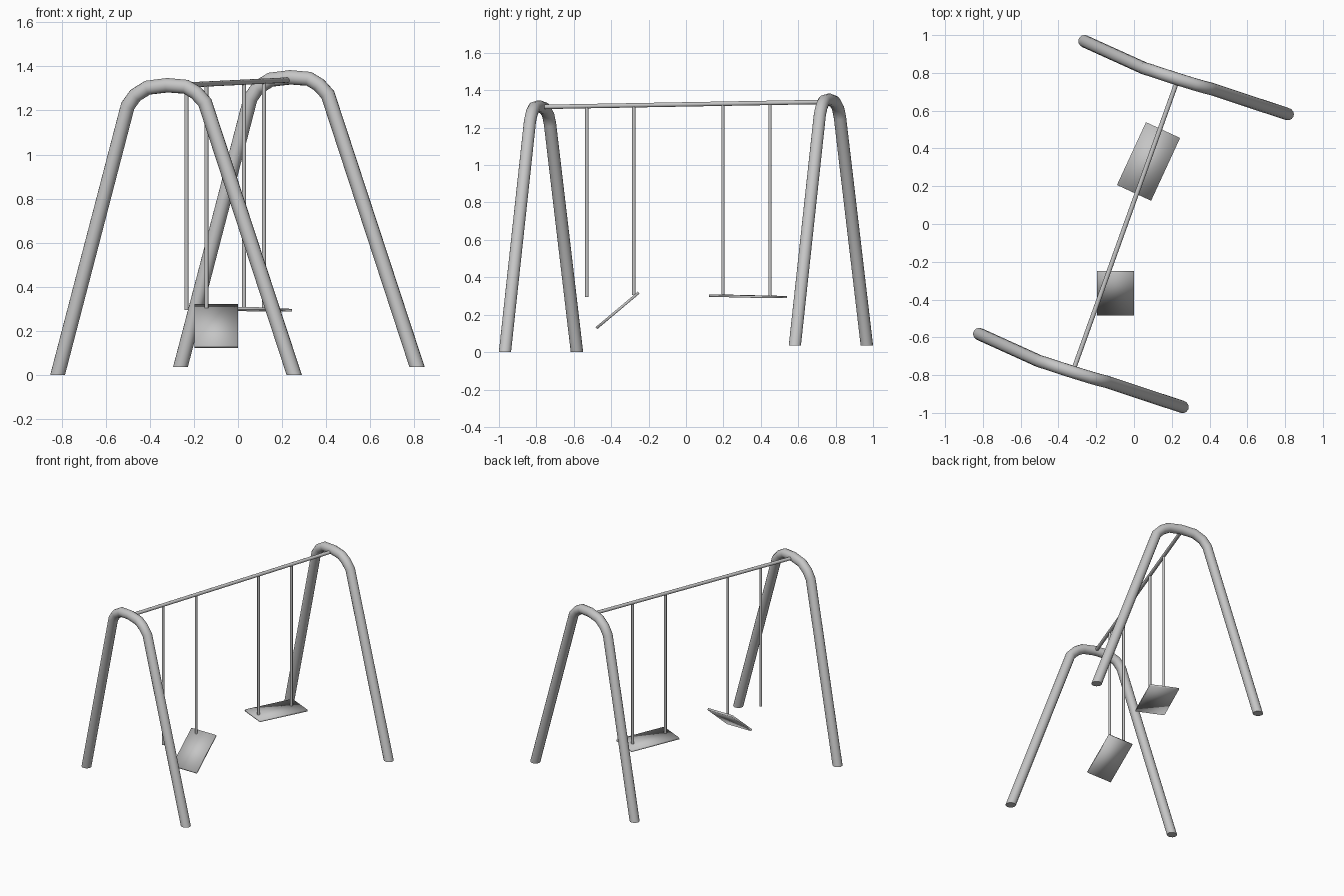
import bpy, bmesh, math
from mathutils import Vector

cube = bpy.data.objects.get("Cube")
if cube:
    bpy.data.objects.remove(cube, do_unlink=True)

metal = bpy.data.materials.new("grey metal")
metal.use_nodes = True
grey = (0.56, 0.56, 0.56, 1)
metal.diffuse_color = grey
metal.node_tree.nodes["Principled BSDF"].inputs["Base Color"].default_value = grey


def add_object(name, mesh):
    obj = bpy.data.objects.new(name, mesh)
    bpy.context.collection.objects.link(obj)
    mesh.materials.clear()
    mesh.materials.append(metal)
    return obj


def tube(name, points, radius, ground=None):
    """Sweep a round tube along points; optionally cut its feet level."""
    curve = bpy.data.curves.new(name + "_path", "CURVE")
    curve.dimensions = "3D"
    curve.bevel_depth = radius
    curve.bevel_resolution = 5
    curve.use_fill_caps = True
    spline = curve.splines.new("POLY")
    spline.points.add(len(points) - 1)
    for sp, p in zip(spline.points, points):
        sp.co = (*p, 1)
    path = bpy.data.objects.new(name + "_path", curve)
    bpy.context.collection.objects.link(path)
    bpy.context.view_layer.update()
    graph = bpy.context.evaluated_depsgraph_get()
    mesh = bpy.data.meshes.new_from_object(path.evaluated_get(graph))
    bpy.data.objects.remove(path)
    mesh.name = name
    bm = bmesh.new()
    bm.from_mesh(mesh)
    bmesh.ops.remove_doubles(bm, verts=bm.verts, dist=0.0001)
    if ground is not None:
        bmesh.ops.bisect_plane(bm, geom=bm.verts[:] + bm.edges[:] + bm.faces[:],
                               plane_co=(0, 0, ground), plane_no=(0, 0, 1),
                               clear_inner=True)
        bmesh.ops.holes_fill(bm, edges=[e for e in bm.edges if e.is_boundary])
    bmesh.ops.recalc_face_normals(bm, faces=bm.faces)
    bm.to_mesh(mesh)
    bm.free()
    obj = add_object(name, mesh)
    bpy.ops.object.select_all(action="DESELECT")
    obj.select_set(True)
    bpy.context.view_layer.objects.active = obj
    bpy.ops.object.shade_smooth_by_angle(angle=math.radians(45))
    return obj


def seat(name, centre, size, rotation):
    """Thin board with softly shaded corners."""
    mesh = bpy.data.meshes.new(name)
    bm = bmesh.new()
    bmesh.ops.create_cube(bm, size=1)
    bmesh.ops.scale(bm, vec=size, verts=bm.verts)
    for f in bm.faces:
        f.smooth = True
    bm.to_mesh(mesh)
    bm.free()
    obj = add_object(name, mesh)
    obj.location = centre
    obj.rotation_euler = [math.radians(a) for a in rotation]


# End frames: one bent tube each, the rear one shifted and slightly higher
foot_a, foot_b = Vector((-0.818, -0.583, 0)), Vector((0.255, -0.968, 0))
arch = [Vector(p) for p in (
    (-0.50, -0.727, 1.22), (-0.466, -0.737, 1.268), (-0.41, -0.756, 1.303),
    (-0.32, -0.785, 1.314), (-0.235, -0.811, 1.307), (-0.19, -0.824, 1.28),
    (-0.15, -0.834, 1.236))]
ends = [foot_a + (foot_a - arch[0]) * 0.06, foot_b + (foot_b - arch[-1]) * 0.06]
frame_path = [ends[0], *arch, ends[1]]
for name, shift in (("front_frame", Vector((0, 0, 0))),
                    ("rear_frame", Vector((0.557, 1.55, 0.036)))):
    tube(name, [p + shift for p in frame_path], 0.033, ground=shift.z)

# Top bar between the frames
bar_start, bar_end = Vector((-0.318, -0.765, 1.311)), Vector((0.228, 0.755, 1.338))
tube("top_bar", [bar_start, bar_end], 0.012)

# Hanging rods, spaced along the bar
for i, (y, bottom) in enumerate(((-0.53, 0.295), (-0.279, 0.305),
                                 (0.198, 0.298), (0.449, 0.293))):
    t = (y - bar_start.y) / (bar_end.y - bar_start.y)
    top = bar_start.lerp(bar_end, t)
    tube(f"hanging_rod_{i + 1}", [top, (top.x, top.y, bottom)], 0.009)

# Seats: one fallen and tilted, one level
seat("tilted_seat", (-0.098, -0.366, 0.223), (0.197, 0.295, 0.014), (40, 0, 0))
seat("level_seat", (0.077, 0.331, 0.298), (0.366, 0.199, 0.012), (0, 1.2, 65.2))
